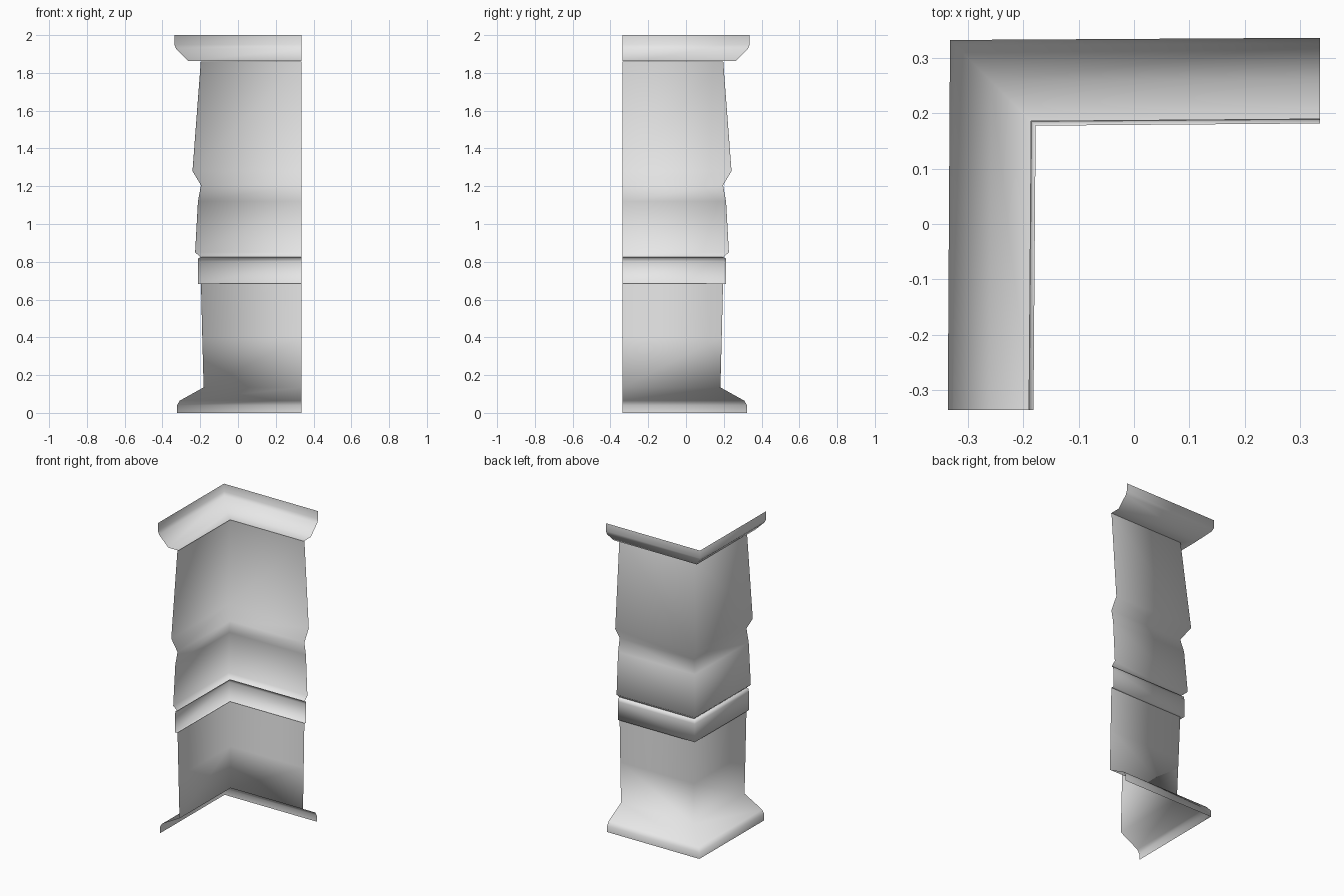
import bpy
import bmesh

cube = bpy.data.objects.get("Cube")
if cube:
    bpy.data.objects.remove(cube, do_unlink=True)

END = 0.337      # where both arms of the corner stop
PINCH = 0.004    # the mitre sits slightly further in than the ends

stone = bpy.data.materials.new("pale_grey")
stone.use_nodes = True
stone.diffuse_color = (0.8, 0.8, 0.8, 1)
stone.node_tree.nodes["Principled BSDF"].inputs["Base Color"].default_value = (0.8, 0.8, 0.8, 1)


def corner_sheet(name, profile):
    """Sweep an (offset, height) profile round the mitred corner as an open sheet."""
    bm = bmesh.new()
    rows = []
    for d, z in profile:
        c = d - PINCH
        path = [(-d, -END), (-c, c), (END, d)]
        rows.append([bm.verts.new((x, y, z)) for x, y in path])
    for low, high in zip(rows, rows[1:]):
        for j in range(2):
            face = bm.faces.new((low[j], high[j], high[j + 1], low[j + 1]))
            face.smooth = True
    mesh = bpy.data.meshes.new(name)
    bm.to_mesh(mesh)
    bm.free()
    mesh.materials.append(stone)
    obj = bpy.data.objects.new(name, mesh)
    bpy.context.collection.objects.link(obj)
    return obj


# Flared foot and lower shaft
corner_sheet("lower_shaft", [
    (0.323, 0.0), (0.323, 0.04), (0.308, 0.065),
    (0.182, 0.135), (0.189, 0.4), (0.196, 0.685)])

# Raised belt
corner_sheet("belt", [
    (0.196, 0.682), (0.213, 0.682), (0.213, 0.80), (0.211, 0.818), (0.198, 0.824)])

# Waisted upper shaft
corner_sheet("upper_shaft", [
    (0.198, 0.824), (0.227, 0.85), (0.212, 1.12),
    (0.196, 1.205), (0.241, 1.28), (0.197, 1.86)])

# Top moulding
corner_sheet("cornice", [
    (0.190, 1.862), (0.262, 1.862), (0.327, 1.927), (0.337, 1.95), (0.337, 2.0)])
